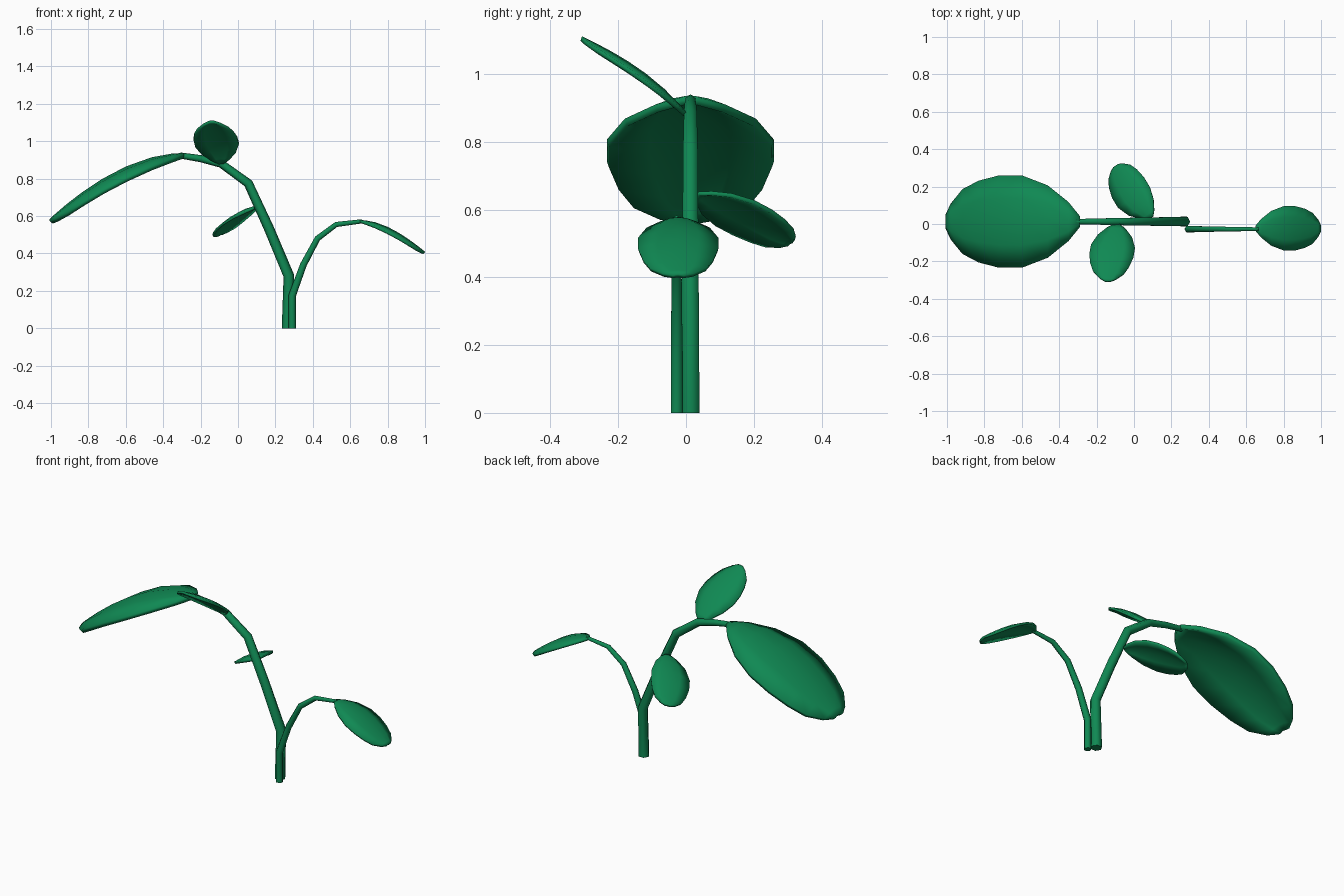
import bpy, bmesh, math
from mathutils import Vector

if "Cube" in bpy.data.objects:
    bpy.data.objects.remove(bpy.data.objects["Cube"])

green = bpy.data.materials.new("leaf green")
green.diffuse_color = (0.005, 0.25, 0.087, 1)
green.use_nodes = True
green.node_tree.nodes["Principled BSDF"].inputs["Base Color"].default_value = green.diffuse_color


def finish(bm, name):
    bmesh.ops.recalc_face_normals(bm, faces=bm.faces)
    for f in bm.faces:
        f.smooth = len(f.verts) == 4
    me = bpy.data.meshes.new(name)
    bm.to_mesh(me)
    bm.free()
    me.materials.append(green)
    ob = bpy.data.objects.new(name, me)
    bpy.context.collection.objects.link(ob)
    return ob


def stem(name, y, path):
    """Six-sided tapering tube along (x, z, radius) points at depth y."""
    bm = bmesh.new()
    rings = []
    for i, (x, z, r) in enumerate(path):
        a, b = path[max(i - 1, 0)], path[min(i + 1, len(path) - 1)]
        t = Vector((b[0] - a[0], 0, b[1] - a[1])).normalized()
        if i == 0:
            t = Vector((0, 0, 1))
        side = Vector((0, 1, 0))
        nrm = side.cross(t)
        rings.append([bm.verts.new(Vector((x, y, z))
                      + nrm * r * math.cos(k * math.pi / 3)
                      + side * r * math.sin(k * math.pi / 3)) for k in range(6)])
    for p, q in zip(rings, rings[1:]):
        for k in range(6):
            n = (k + 1) % 6
            bm.faces.new((p[k], p[n], q[n], q[k]))
    bm.faces.new(rings[0])
    bm.faces.new(rings[-1])
    return finish(bm, name)


# Leaf outline: (position along leaf, share of the half width)
OUTLINE = [(0, .1), (.085, .41), (.24, .78), (.43, 1), (.6, 1),
           (.75, .885), (.87, .7), (.96, .38), (1, .13)]


def leaf(name, mid, side, width, drop, thick):
    """Arched leaf on a cubic through four midrib points, with drooping edges."""
    p = [Vector(m) for m in mid]
    side = Vector(side)
    bm = bmesh.new()
    rows = []
    for t, w in OUTLINE:
        s = 3 * t
        c = (p[0] * (-(s - 1) * (s - 2) * (s - 3) / 6) + p[1] * (s * (s - 2) * (s - 3) / 2)
             + p[2] * (-s * (s - 1) * (s - 3) / 2) + p[3] * (s * (s - 1) * (s - 2) / 6))
        rows.append([bm.verts.new(c + side * width * w * u
                     - Vector((0, 0, drop * w * u * u)))
                     for u in (-1, -.5, 0, .5, 1)])
    for a, b in zip(rows, rows[1:]):
        for k in range(4):
            bm.faces.new((a[k], a[k + 1], b[k + 1], b[k]))
    ob = finish(bm, name)
    mod = ob.modifiers.new("thickness", 'SOLIDIFY')
    mod.thickness = thick
    mod.offset = 0
    return ob


# Stems
stem("main_stem", 0.013, [(.265, 0, .031), (.272, .28, .029), (.165, .535, .027),
                          (.055, .775, .025), (-.09, .88, .022),
                          (-.2, .907, .019), (-.31, .924, .016)])
stem("side_stem", -0.0275, [(.29, 0, .02), (.29, .175, .02), (.35, .34, .018),
                            (.425, .48, .016), (.525, .555, .014), (.665, .572, .011)])

# Leaves
leaf("large_end_leaf", [(-.29, .013, .925), (-.525, .013, .882),
                        (-.765, .013, .76), (-1, .013, .575)],
     (0, 1, 0), .243, .058, .024)
leaf("side_end_leaf", [(.65, -.023, .572), (.765, -.023, .55),
                       (.88, -.023, .49), (.995, -.023, .405)],
     (0, 1, 0), .117, .025, .013)
leaf("upper_small_leaf", [(-.09, -.002, .882), (-.107, -.095, .975),
                          (-.125, -.195, 1.045), (-.142, -.308, 1.105)],
     (.995, -.08, .06), .117, .02, .013)
leaf("lower_small_leaf", [(.095, .035, .645), (.02, .115, .622),
                          (-.042, .215, .57), (-.095, .31, .503)],
     (.83, .56, .33), .1, .02, .013)
